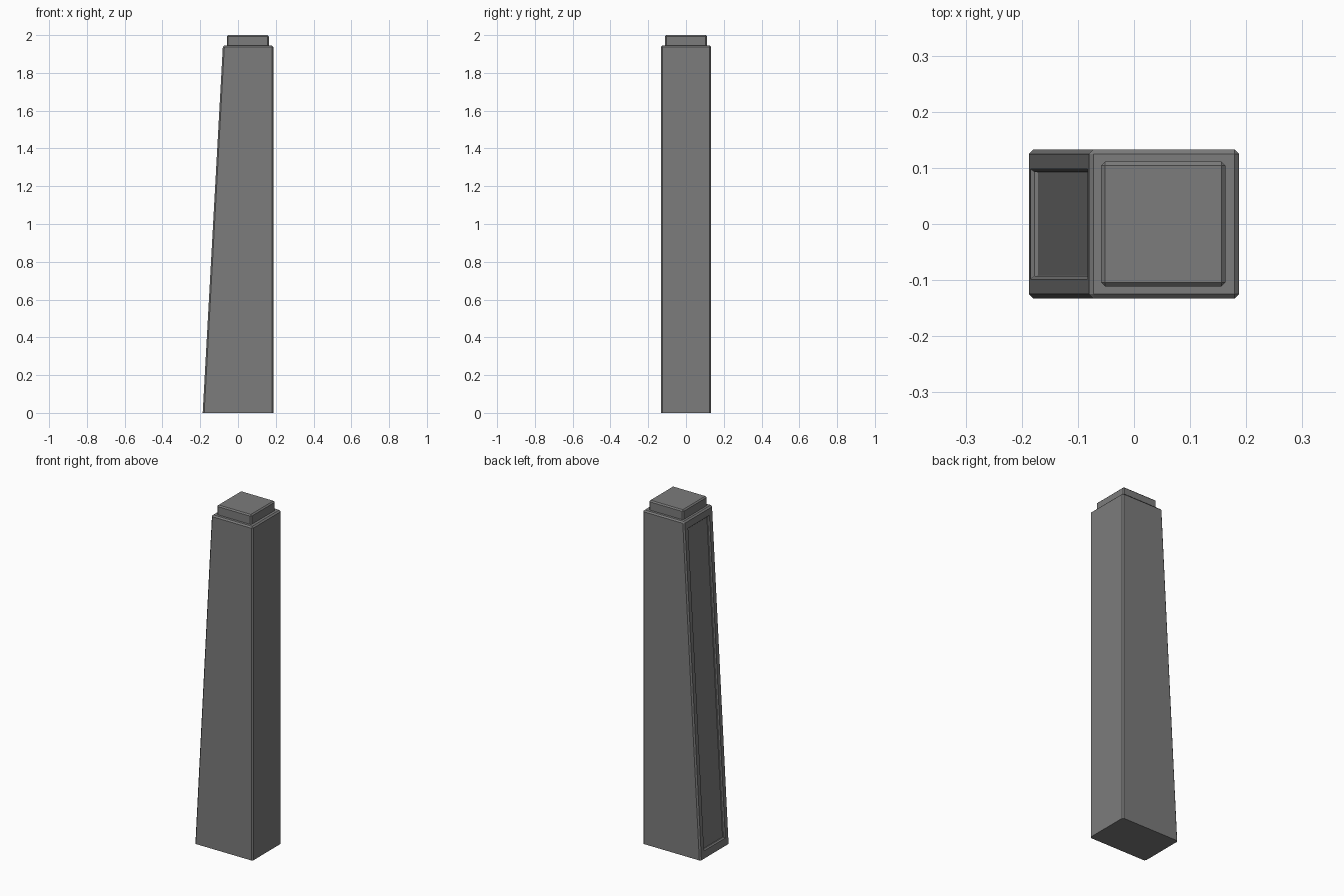
import bpy, bmesh
from mathutils import Vector

cube = bpy.data.objects.get("Cube")
if cube:
    bpy.data.objects.remove(cube, do_unlink=True)

grey = bpy.data.materials.new("stone_grey")
grey.use_nodes = True
colour = (0.2, 0.2, 0.2, 1)
grey.diffuse_color = colour
grey.node_tree.nodes["Principled BSDF"].inputs["Base Color"].default_value = colour


def tapered_block(bottom_left, top_left, right, half_depth, z0, z1, chamfer):
    """Box with a sloping left wall; all edges chamfered except the base."""
    bm = bmesh.new()
    bmesh.ops.create_cube(bm, size=2)
    for v in bm.verts:
        left = top_left if v.co.z > 0 else bottom_left
        v.co = Vector((right if v.co.x > 0 else left,
                       half_depth * v.co.y,
                       z1 if v.co.z > 0 else z0))
    edges = [e for e in bm.edges if any(v.co.z > z0 + 0.001 for v in e.verts)]
    bmesh.ops.bevel(bm, geom=edges, offset=chamfer, segments=1, affect='EDGES')
    bm.normal_update()
    return bm


def finish(bm, name):
    mesh = bpy.data.meshes.new(name)
    bm.to_mesh(mesh)
    bm.free()
    mesh.materials.append(grey)
    obj = bpy.data.objects.new(name, mesh)
    bpy.context.collection.objects.link(obj)


# Tapered pillar body
body = tapered_block(-0.187, -0.08, 0.187, 0.133, 0, 1.945, 0.008)

# Recessed panel on the sloping side: frame, chamfered lip, then a straight wall
panel = max((f for f in body.faces if f.normal.x < -0.95), key=lambda f: f.calc_area())
bmesh.ops.inset_region(body, faces=[panel], thickness=0.038)
slope = Vector((0.107, 0, 1.945)).normalized()
for v in panel.verts:
    v.co += slope * (0.017 if v.co.z < 1 else -0.012)
bmesh.ops.inset_region(body, faces=[panel], thickness=0.008, depth=-0.007)
bmesh.ops.inset_region(body, faces=[panel], thickness=0.0005, depth=-0.006)
finish(body, "pillar_body")

# Small square cap
finish(tapered_block(-0.059, -0.059, 0.163, 0.111, 1.94, 2.0, 0.007), "pillar_cap")
